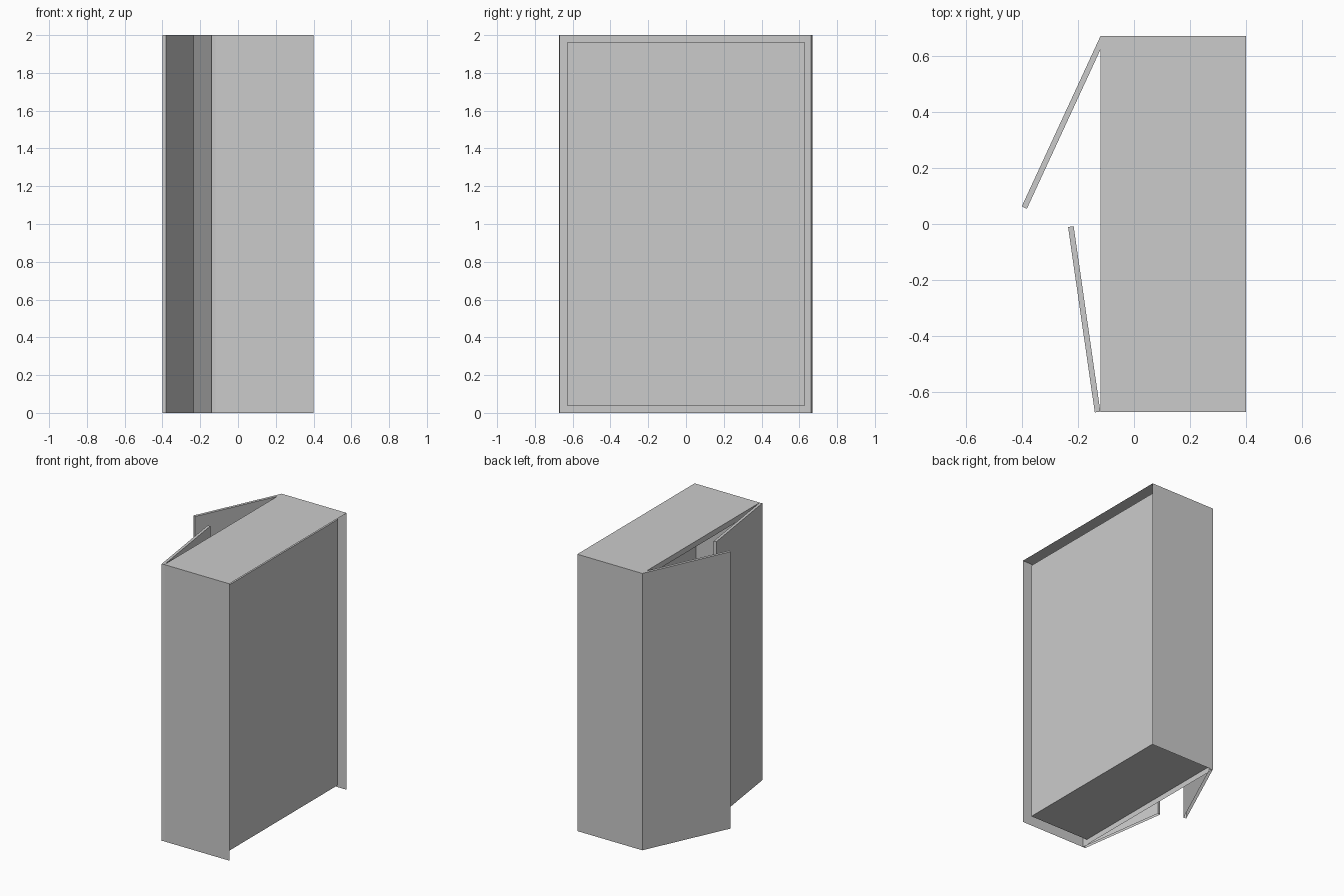
import bpy, bmesh
from math import radians
from mathutils import Matrix, Vector

if "Cube" in bpy.data.objects:
    bpy.data.objects.remove(bpy.data.objects["Cube"])

FRONT, BACK, HALF, HEIGHT, WALL = -0.12, 0.40, 0.67, 2.0, 0.04
DOOR_T, DOOR_W = 0.02, 0.668


def box(lo, hi):
    """Cube spanning two corners, as a bmesh."""
    bm = bmesh.new()
    lo, hi = Vector(lo), Vector(hi)
    m = Matrix.Translation((lo + hi) / 2) @ Matrix.Diagonal((*(hi - lo), 1))
    bmesh.ops.create_cube(bm, size=1, matrix=m)
    bm.normal_update()
    return bm


def facing(bm, direction):
    return [f for f in bm.faces if f.normal.dot(Vector(direction)) > 0.9]


def finish(bm, name, matrix=Matrix()):
    mesh = bpy.data.meshes.new(name)
    bm.to_mesh(mesh)
    bm.free()
    obj = bpy.data.objects.new(name, mesh)
    obj.matrix_world = matrix
    bpy.context.collection.objects.link(obj)
    return obj


# Cabinet: thin outer shell, open below and behind, with a sunk interior
bm = box((FRONT, -HALF, 0), (BACK, HALF, HEIGHT))
bmesh.ops.delete(bm, geom=facing(bm, (0, 0, -1)) + facing(bm, (1, 0, 0)),
                 context='FACES_ONLY')
front = facing(bm, (-1, 0, 0))[0]
bmesh.ops.inset_region(bm, faces=[front], thickness=WALL, use_boundary=True)
# Make the inset opening an even border on every side
for v in front.verts:
    v.co.x = FRONT
    v.co.y = (HALF - WALL) * (1 if v.co.y > 0 else -1)
    v.co.z = HEIGHT - WALL if v.co.z > 1 else WALL
ext = bmesh.ops.extrude_discrete_faces(bm, faces=[front])
bmesh.ops.translate(bm, vec=(BACK - WALL - FRONT, 0, 0),
                    verts=ext['faces'][0].verts[:])
finish(bm, "cabinet")


# Doors: hinged at the outer front corners, standing ajar, open underneath
def door(name, side, x0, angle):
    ys = sorted((0, -side * DOOR_W))
    bm = box((x0, ys[0], 0), (x0 + DOOR_T, ys[1], HEIGHT))
    bmesh.ops.delete(bm, geom=facing(bm, (0, 0, -1)), context='FACES')
    m = Matrix.Translation((FRONT, side * (HALF - 0.001), 0))
    finish(bm, name, m @ Matrix.Rotation(radians(-side * angle), 4, 'Z'))


door("left_door", 1, 0, 24.8)
door("right_door", -1, -DOOR_T, 8.2)
